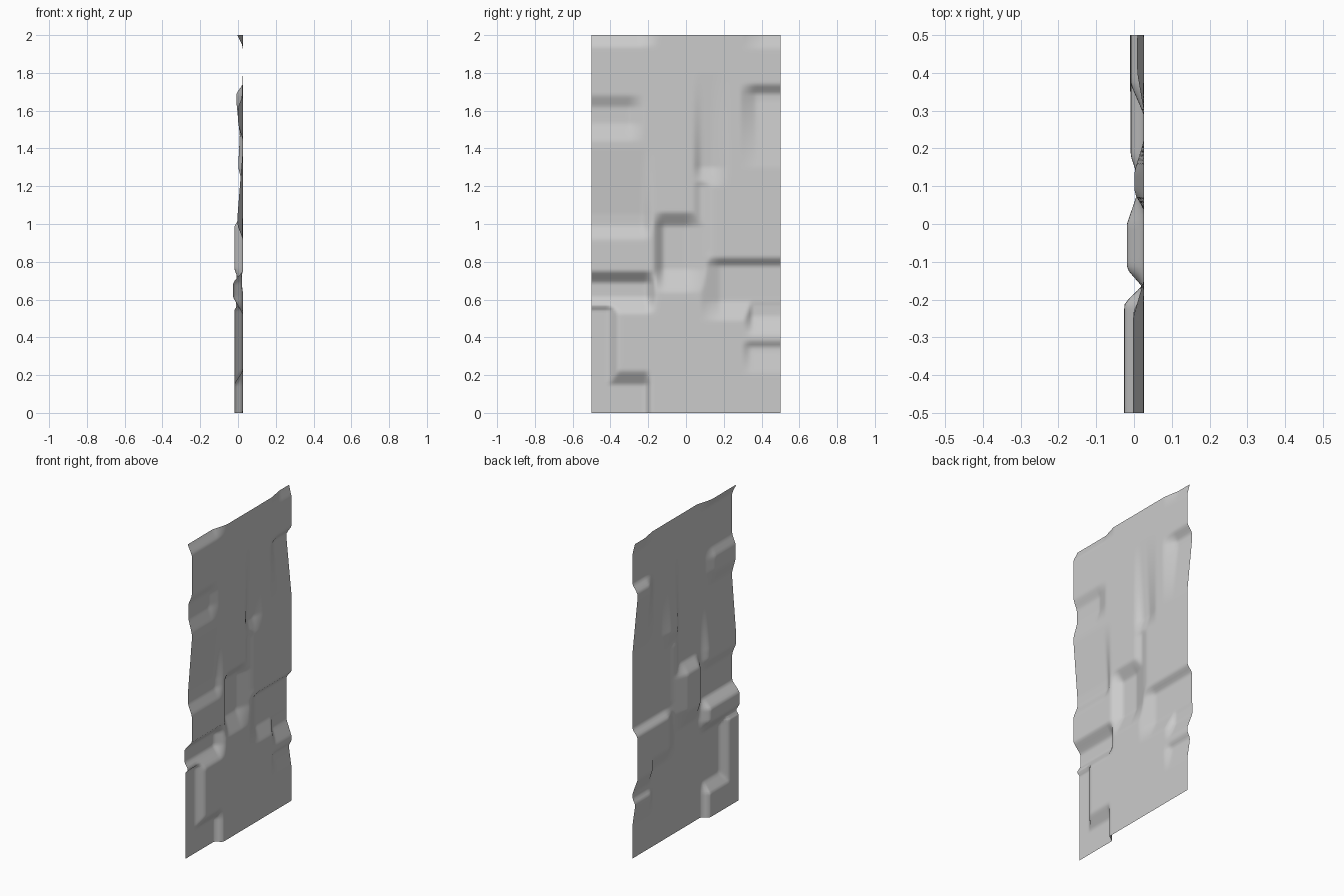
import bpy
import bmesh

default = bpy.data.objects.get("Cube")
if default:
    bpy.data.objects.remove(default, do_unlink=True)

WIDTH, HEIGHT = 1.0, 2.0
COLUMNS, ROWS = 80, 160
FACE = 0.026  # x of the undented stone face
OUT = 0.7     # runs a dent off the side of the sheet

# Dents: left, right, bottom, top, depth, then slope width on those four sides
DENTS = [
    (-OUT, -.16, .53, .75, .052, .01, .05, .08, .06),    # crevice under ledge
    (-OUT, -.36, -.2, .58, .045, .01, .05, .01, .03),    # lower left margin
    (-.45, -.19, -.2, .22, .045, .05, .02, .01, .07),    # foot notch
    (-OUT, -.18, .92, 1.4, .028, .01, .05, .07, .35),    # top of ledge
    (-OUT, -.22, 1.44, 1.68, .025, .01, .08, .09, .06),  # upper left chip
    (-OUT, -.15, 1.94, 2.2, .03, .01, .1, .06, .01),     # top left edge
    (-.17, .13, .64, 1.06, .045, .05, .13, .12, .07),    # central hollow
    (.08, OUT, .49, .82, .035, .1, .01, .1, .04),        # right crevice
    (.31, OUT, .41, .6, .037, .04, .01, .1, .02),        # right chip
    (.3, OUT, .21, .38, .018, .04, .01, .12, .03),       # lower right chip
    (.04, .22, 1.2, 1.8, .025, .04, .08, .1, .5),        # upper channel
    (.29, OUT, 1.3, 1.74, .035, .08, .01, .35, .05),     # upper right hollow
    (.04, .14, .8, 1.25, .015, .04, .06, .05, .05),      # joint between stones
    (.3, OUT, 1.93, 2.2, .018, .1, .01, .07, .01),       # top right edge
]


def ramp(distance, slope):
    return max(0.0, min(1.0, distance / slope))


def surface_x(y, z):
    deepest = 0.0
    for left, right, bottom, top, depth, sl, sr, sb, st in DENTS:
        amount = (ramp(y - left, sl) * ramp(right - y, sr)
                  * ramp(z - bottom, sb) * ramp(top - z, st))
        deepest = max(deepest, depth * amount)
    return FACE - deepest


# Single-skin stone sheet facing the +x side
bm = bmesh.new()
grid = []
for row in range(ROWS + 1):
    z = HEIGHT * row / ROWS
    line = []
    for column in range(COLUMNS + 1):
        y = WIDTH * (column / COLUMNS - 0.5)
        line.append(bm.verts.new((surface_x(y, z), y, z)))
    grid.append(line)
for lower, upper in zip(grid, grid[1:]):
    for i in range(COLUMNS):
        face = bm.faces.new((lower[i], lower[i + 1], upper[i + 1], upper[i]))
        face.smooth = True

mesh = bpy.data.meshes.new("rock_wall_panel")
bm.to_mesh(mesh)
bm.free()
panel = bpy.data.objects.new("rock_wall_panel", mesh)
bpy.context.collection.objects.link(panel)

# Soften the dent corners
soften = panel.modifiers.new("soften", 'SMOOTH')
soften.factor = 0.5
soften.iterations = 2
soften.use_y = False
soften.use_z = False

# Plain stone colour
stone = bpy.data.materials.new("stone_grey")
stone.use_nodes = True
colour = (0.6, 0.6, 0.6, 1.0)
stone.diffuse_color = colour
stone.node_tree.nodes["Principled BSDF"].inputs["Base Color"].default_value = colour
mesh.materials.append(stone)
